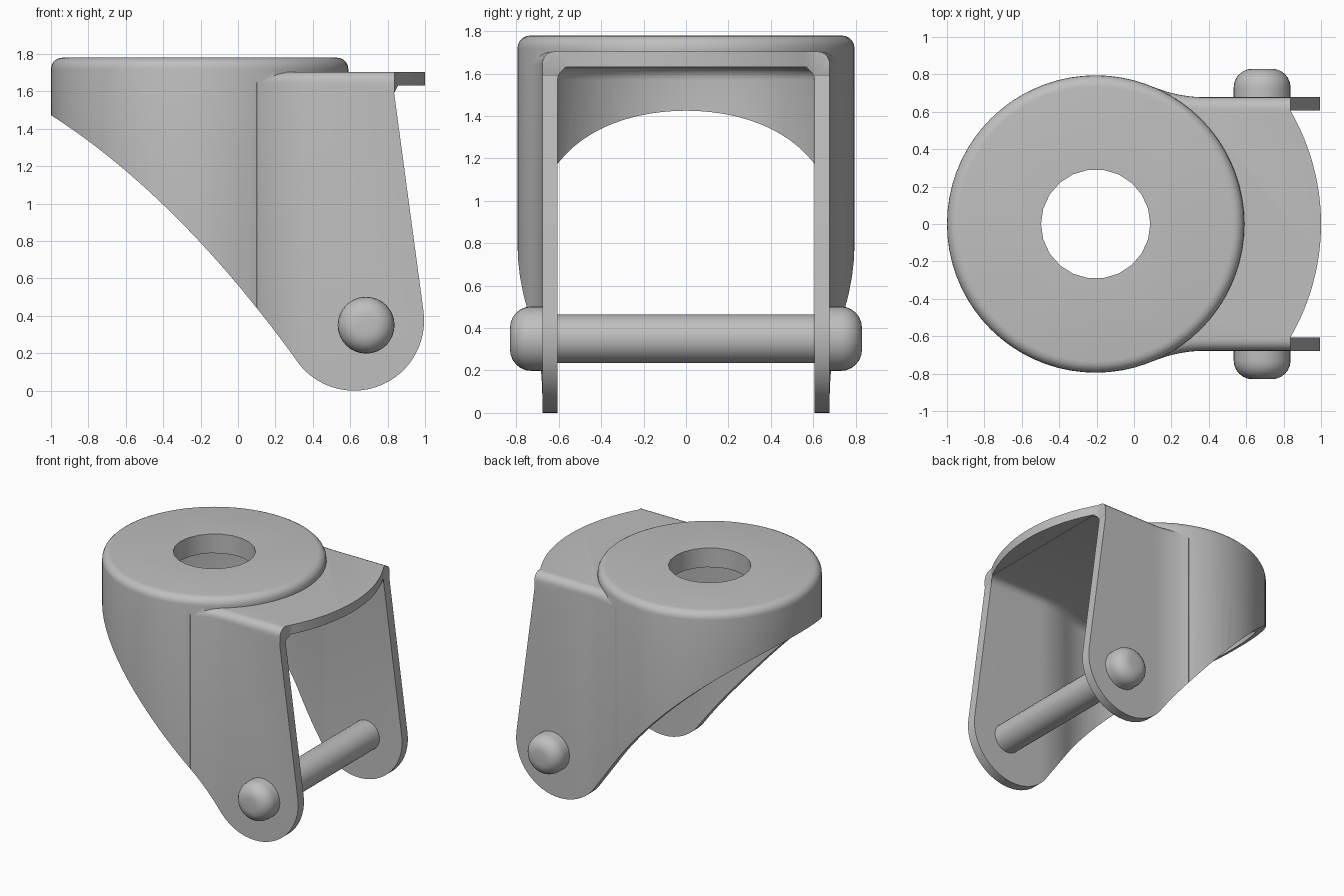
import bpy, bmesh
from math import sin, cos, radians, pi
from mathutils import Matrix, Vector

cube = bpy.data.objects.get("Cube")
if cube:
    bpy.data.objects.remove(cube)

steel = bpy.data.materials.new("plain_grey_steel")
STEEL = (0.52, 0.52, 0.52, 1)
steel.use_nodes = True
steel.diffuse_color = STEEL
steel.node_tree.nodes["Principled BSDF"].inputs["Base Color"].default_value = STEEL

CX, DISC_R, WALL = -0.205, 0.795, 0.072
ARM_Y, FILLET_X = 0.678, 0.38


def arc(cx, cy, r, a0, a1, n):
    steps = [radians(a0 + (a1 - a0) * i / n) for i in range(n + 1)]
    return [(cx + r * cos(a), cy + r * sin(a)) for a in steps]


def make(name, bm):
    bmesh.ops.recalc_face_normals(bm, faces=bm.faces)
    mesh = bpy.data.meshes.new(name)
    bm.to_mesh(mesh)
    bm.free()
    mesh.materials.append(steel)
    ob = bpy.data.objects.new(name, mesh)
    bpy.context.collection.objects.link(ob)
    return ob


def prism(name, points, lo, hi, bevel=0, sideways=False):
    """Extrude an outline up, or along y when sideways; optionally round the top rim."""
    bm = bmesh.new()
    face = bm.faces.new([bm.verts.new((x, y, lo)) for x, y in points])
    ext = bmesh.ops.extrude_face_region(bm, geom=[face])["geom"]
    top = [v for v in ext if isinstance(v, bmesh.types.BMVert)]
    bmesh.ops.translate(bm, verts=top, vec=(0, 0, hi - lo))
    bmesh.ops.recalc_face_normals(bm, faces=bm.faces)
    if bevel:
        rim = [e for e in bm.edges if all(v.co.z > hi - 1e-4 for v in e.verts)]
        bmesh.ops.bevel(bm, geom=rim, offset=bevel, segments=5, profile=0.5,
                        affect='EDGES', clamp_overlap=True)
    if sideways:
        bmesh.ops.rotate(bm, verts=bm.verts, matrix=Matrix.Rotation(pi / 2, 3, 'X'))
    return make(name, bm)


def boolean(target, tool, operation):
    mod = target.modifiers.new(operation, 'BOOLEAN')
    mod.operation, mod.solver, mod.object = operation, 'EXACT', tool
    deps = bpy.context.evaluated_depsgraph_get()
    mesh = bpy.data.meshes.new_from_object(target.evaluated_get(deps))
    target.modifiers.clear()
    target.data = mesh
    bpy.data.objects.remove(tool)


def smooth(ob):
    ob.data.shade_smooth()
    ob.data.set_sharp_from_angle(angle=radians(32))


# Concave blend between the round housing and the straight cheeks
run = FILLET_X - CX
blend_r = (run ** 2 + ARM_Y ** 2 - DISC_R ** 2) / (2 * (DISC_R - ARM_Y))
blend_y = ARM_Y + blend_r
turn = Vector((run, blend_y)).angle_signed(Vector((1, 0))) * 180 / pi
turn = abs(turn)


def mirrored(half):
    return half + [(x, -y) for x, y in reversed(half) if y > 1e-6]


def blend(r):
    return arc(FILLET_X, blend_y, r, 180 + turn, 270, 10)


# Round housing, full height, with a rounded top rim
fork = prism("fork_bracket", arc(CX, 0, DISC_R, 0, 360, 72)[:-1], -0.1, 1.78, 0.06)

# Cheeks and the lower top plate
outer = [(0, 0.70)] + blend(blend_r) + [(1.1, ARM_Y)]
boolean(fork, prism("cheeks", mirrored(outer), -0.1, 1.705, 0.06), 'UNION')

# Hollow inside, open at the front end and below
inner = arc(CX, 0, DISC_R - WALL, 180, turn, 24) + blend(blend_r + WALL)[1:] + [(1.4, ARM_Y - WALL)]
boolean(fork, prism("cavity", mirrored(inner), -0.3, 1.63, 0.06), 'DIFFERENCE')

# Side silhouette: sweeping lower edge, round foot, leaning front edge
p0, p1, p2 = Vector((-1.003, 1.475)), Vector((-0.313, 1.035)), Vector((0.333, 0.134))
sweep = []
for i in range(24):
    t = i / 24
    p = p0 * (1 - t) ** 2 + p1 * 2 * t * (1 - t) + p2 * t * t
    sweep.append((p.x, p.y))
side = sweep + arc(0.62, 0.375, 0.375, 220, 367.5, 24)
side += [(0.835, 1.59), (0.855, 1.632), (1.2, 1.632), (1.2, 2), (-1.2, 2), (-1.2, 1.475)]
boolean(fork, prism("silhouette", side, -1, 1, sideways=True), 'INTERSECT')

# Curved front edge of the top plate
nose = arc(CX, 0, 1.205, -30.1, 30.1, 24)
nose = [(nose[0][0], -1)] + nose + [(nose[-1][0], 1), (1.4, 1), (1.4, -1)]
boolean(fork, prism("nose_trim", nose, 1.59, 2), 'DIFFERENCE')

# Hole in the top
boolean(fork, prism("hole", arc(CX, 0, 0.292, 0, 360, 22)[:-1], 1.4, 2), 'DIFFERENCE')
smooth(fork)

# Axle with a domed head on each end, turned around y
half = [(0.115, 0), (0.115, 0.64), (0.152, 0.64)]
half += [(0.052 + 0.1 * cos(a), 0.73 + 0.1 * sin(a)) for a in [radians(15 * i) for i in range(7)]]
half += [(0, 0.83)]
bm = bmesh.new()
profile = [(r, -y) for r, y in reversed(half)] + half[1:]
verts = [bm.verts.new((r, y, 0)) for r, y in profile]
edges = [bm.edges.new(pair) for pair in zip(verts, verts[1:])]
bmesh.ops.spin(bm, geom=verts + edges, cent=(0, 0, 0), axis=(0, 1, 0),
               angle=2 * pi, steps=32, use_duplicate=False)
bmesh.ops.remove_doubles(bm, verts=bm.verts, dist=1e-4)
axle = make("axle_pin", bm)
axle.location = (0.685, 0, 0.35)
smooth(axle)
